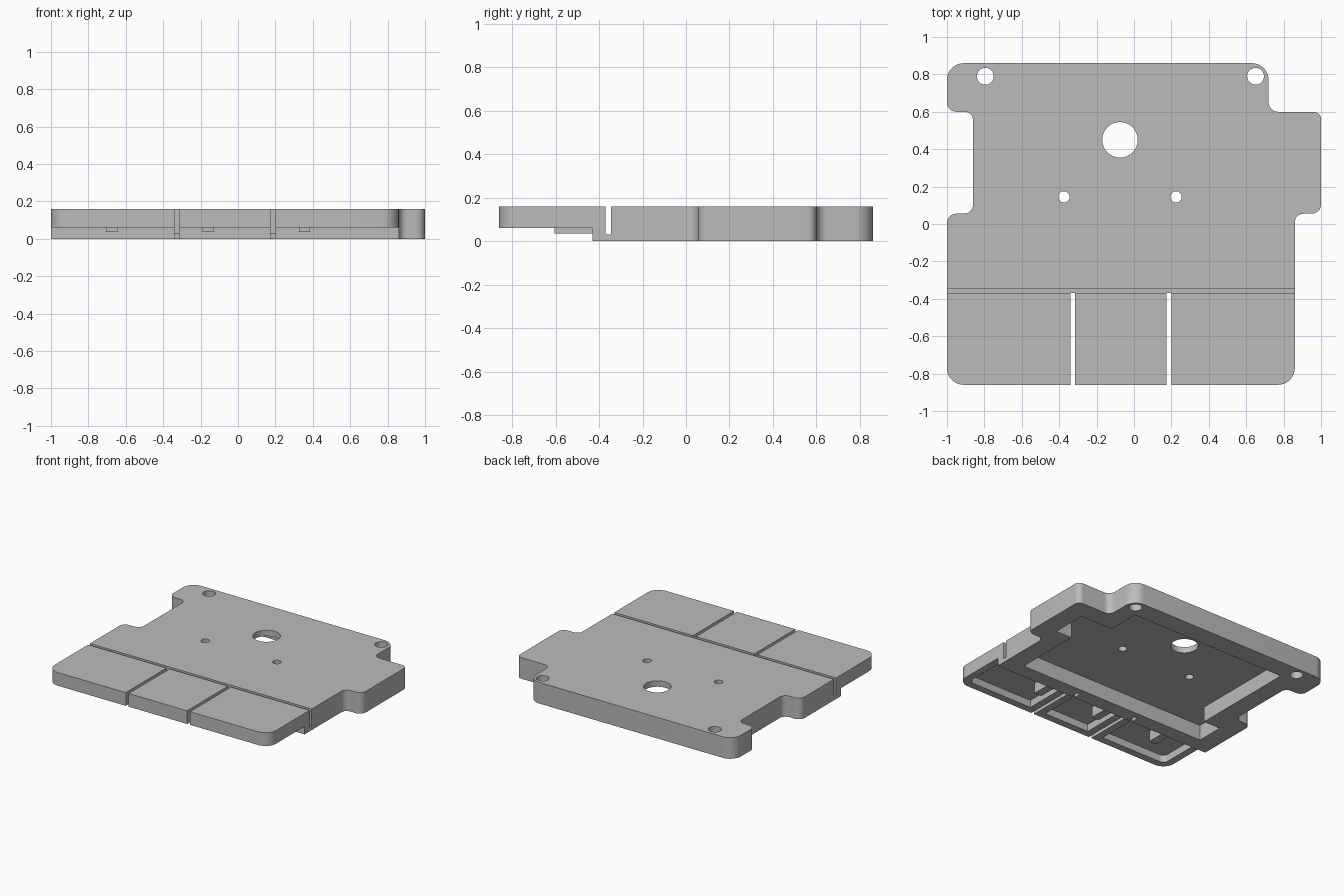
import bpy
import bmesh
from math import sin, cos, pi, radians
from mathutils import Vector

if "Cube" in bpy.data.objects:
    bpy.data.objects.remove(bpy.data.objects["Cube"], do_unlink=True)

TOP, SKIN, STEP = 0.16, 0.115, 0.06   # top face, inner ceiling, key underside

grey = bpy.data.materials.new("plain grey")
grey.use_nodes = True
grey.diffuse_color = (0.5, 0.5, 0.5, 1)
grey.node_tree.nodes["Principled BSDF"].inputs["Base Color"].default_value = (0.5, 0.5, 0.5, 1)


def rounded(corners, steps=8):
    """Turn (x, y, radius) square corners into an outline with arcs."""
    pts = []
    for i, (x, y, r) in enumerate(corners):
        p = Vector((x, y))
        if r == 0:
            pts.append(p)
            continue
        a = (Vector(corners[i - 1][:2]) - p).normalized() * r
        b = (Vector(corners[(i + 1) % len(corners)][:2]) - p).normalized() * r
        for k in range(steps + 1):
            t = pi / 2 * k / steps
            pts.append(p + a + b - b * cos(t) - a * sin(t))
    return pts


def prism(name, pts, z0, z1):
    bm = bmesh.new()
    face = bm.faces.new([bm.verts.new((p[0], p[1], z0)) for p in pts])
    ext = bmesh.ops.extrude_face_region(bm, geom=[face])
    moved = [g for g in ext["geom"] if isinstance(g, bmesh.types.BMVert)]
    bmesh.ops.translate(bm, verts=moved, vec=(0, 0, z1 - z0))
    bmesh.ops.recalc_face_normals(bm, faces=bm.faces)
    mesh = bpy.data.meshes.new(name)
    bm.to_mesh(mesh)
    bm.free()
    mesh.materials.append(grey)
    obj = bpy.data.objects.new(name, mesh)
    bpy.context.collection.objects.link(obj)
    return obj


def box(name, x0, x1, y0, y1, z0, z1):
    return prism(name, [(x0, y0), (x1, y0), (x1, y1), (x0, y1)], z0, z1)


def cut(obj, cutter):
    """Subtract the cutter for good and throw it away."""
    mod = obj.modifiers.new("cut", "BOOLEAN")
    mod.operation, mod.solver, mod.object = "DIFFERENCE", "EXACT", cutter
    graph = bpy.context.evaluated_depsgraph_get()
    old = obj.data
    new = bpy.data.meshes.new_from_object(obj.evaluated_get(graph))
    obj.modifiers.clear()
    obj.data = new
    bpy.data.meshes.remove(old)
    bpy.data.objects.remove(cutter, do_unlink=True)


# Cover plate with its stepped, rounded outline
plate = prism("cover_plate", rounded([
    (-1, 0.86, 0.09), (-1, 0.6, 0.05), (-0.86, 0.6, 0.045), (-0.86, 0.055, 0.05),
    (-1, 0.055, 0.05), (-1, -0.86, 0.09), (0.86, -0.86, 0.09), (0.86, 0.055, 0.045),
    (1, 0.055, 0.05), (1, 0.6, 0.04), (0.72, 0.6, 0.05), (0.72, 0.86, 0.09)]), 0, TOP)

# Thinner key area along the front
cut(plate, box("key_step", -2, 2, -2, -0.43, -1, STEP))

# Hollow underside of the main body
cut(plate, prism("body_hollow", [
    (-0.72, 0.71), (0.585, 0.71), (0.585, 0.46), (0.855, 0.46), (0.855, 0.19),
    (0.72, 0.19), (0.72, -0.32), (-0.86, -0.32), (-0.86, -0.11), (-0.72, -0.11)], -1, SKIN))

# Hollow under each key, with a plunger hanging in it
rim = 0.055
keys = [("right", -1, -0.34, 0.04, 0), ("middle", -0.315, 0.175, 0, 0), ("left", 0.2, 0.86, 0, 0.04)]
for side, x0, x1, r0, r1 in keys:
    a, b = x0 + rim, x1 - rim
    cut(plate, prism("key_hollow", rounded([
        (a, -0.86 + rim, r0), (b, -0.86 + rim, r1), (b, -0.432, 0), (a, -0.432, 0)]), -1, SKIN))

# Hinge groove across the plate and the slots between keys
cut(plate, box("hinge_groove", -2, 2, -0.37, -0.345, 0.03, 1))
for x0, x1 in ((-0.34, -0.315), (0.175, 0.2)):
    cut(plate, box("key_slot", x0, x1, -2, -0.368, -1, 1))

# Screw holes, large opening and two small holes
for x, y, r in ((-0.795, 0.79, 0.045), (0.65, 0.79, 0.045), (-0.075, 0.45, 0.095),
                (-0.375, 0.145, 0.03), (0.225, 0.145, 0.03)):
    ring = [(x + r * cos(2 * pi * i / 32), y + r * sin(2 * pi * i / 32)) for i in range(32)]
    cut(plate, prism("hole", ring, -1, 1))

# Key plungers
for (side, *_), x in zip(keys, (-0.675, -0.16, 0.355)):
    box(side + "_key_plunger", x - 0.03, x + 0.03, -0.605, -0.425, 0.035, SKIN + 0.005)

bpy.ops.object.select_all(action="DESELECT")
plate.select_set(True)
bpy.context.view_layer.objects.active = plate
bpy.ops.object.shade_smooth_by_angle(angle=radians(30))
